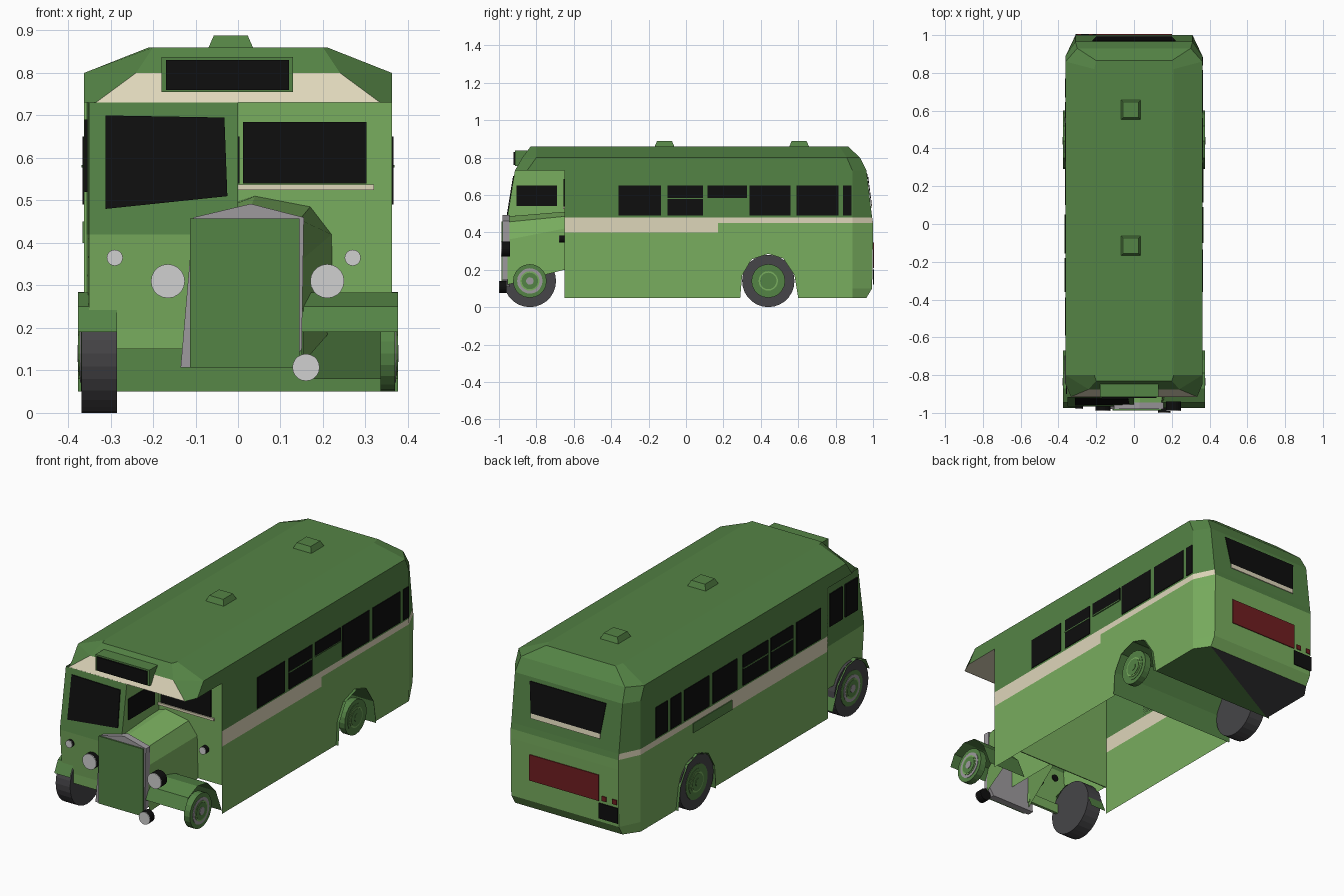
import bpy, bmesh, math

cube = bpy.data.objects.get("Cube")
if cube:
    bpy.data.objects.remove(cube, do_unlink=True)


def material(name, rgb):
    lin = [((c / 255 + 0.055) / 1.055) ** 2.4 if c > 10 else c / 3300 for c in rgb]
    m = bpy.data.materials.new(name)
    m.use_nodes = True
    m.diffuse_color = (*lin, 1)
    m.node_tree.nodes["Principled BSDF"].inputs["Base Color"].default_value = (*lin, 1)
    return m


LIGHT = material("light green", (120, 173, 94))
DARK = material("dark green", (84, 131, 69))
CREAM = material("cream", (222, 214, 186))
BLACK = material("glass black", (14, 14, 14))
TYRE = material("tyre grey", (70, 69, 72))
STEEL = material("steel grey", (158, 154, 158))
LAMP = material("lamp silver", (208, 208, 208))
RED = material("dark red", (112, 30, 32))


def mesh(name, verts, faces, mats, rule=None):
    """Object from faces; rule picks a material index from a face centre."""
    bm = bmesh.new()
    vs = [bm.verts.new(v) for v in verts]
    for f in faces:
        bm.faces.new([vs[i] for i in f])
    bmesh.ops.recalc_face_normals(bm, faces=bm.faces)
    if rule:
        for f in bm.faces:
            f.material_index = rule(f.calc_center_median(), f.normal)
    me = bpy.data.meshes.new(name)
    bm.to_mesh(me)
    bm.free()
    for m in mats:
        me.materials.append(m)
    ob = bpy.data.objects.new(name, me)
    bpy.context.collection.objects.link(ob)
    return ob


def loft(name, rings, mats, rule=None, closed=True, caps=()):
    n = len(rings[0])
    verts = [v for r in rings for v in r]
    faces = [(k * n + i, k * n + (i + 1) % n, (k + 1) * n + (i + 1) % n, (k + 1) * n + i)
             for k in range(len(rings) - 1) for i in range(n if closed else n - 1)]
    for c in caps:
        faces.append(tuple(range(c * n, c * n + n)))
    return mesh(name, verts, faces, mats, rule)


def prism(name, mat, pts, off):
    """Solid polygon pushed along an offset."""
    far = [tuple(a + b for a, b in zip(p, off)) for p in pts]
    return loft(name, [pts, far], [mat], caps=(0, 1))


def box(name, mat, x, y, z):
    pts = [(x[0], y[0], z[0]), (x[1], y[0], z[0]), (x[1], y[0], z[1]), (x[0], y[0], z[1])]
    return prism(name, mat, pts, (0, y[1] - y[0], 0))


def disc(name, mat, axis, c, r, lo, hi, n=20):
    """Cylinder along x or y; c holds the other two coordinates."""
    ring = [(c[0] + r * math.cos(2 * math.pi * i / n), c[1] + r * math.sin(2 * math.pi * i / n)) for i in range(n)]
    place = (lambda t, a, b: (t, a, b)) if axis == "x" else (lambda t, a, b: (a, t, b))
    return loft(name, [[place(t, *p) for p in ring] for t in (lo, hi)], [mat], caps=(0, 1))


def strip(name, mat, path, x0, x1):
    return loft(name, [[(x, y, z) for y, z in path] for x in (x0, x1)], [mat], closed=False)


W, BULK = 0.362, -0.65
ARCH = [(0.29, 0.05), (0.3, 0.17), (0.35, 0.255), (0.44, 0.285), (0.52, 0.26), (0.58, 0.17), (0.6, 0.05)]

# lower side panels with wheel arches
side = [(BULK, 0.05)] + ARCH + [(0.89, 0.05), (0.89, 0.4), (BULK, 0.4)]
for s, label in ((1, "left"), (-1, "right")):
    mesh(label + "_lower_side", [(s * W, y, z) for y, z in side], [range(len(side))[::s]], [LIGHT])
strip("rear_wheel_arch", DARK, ARCH, -0.376, 0.376)

# lower tail
tail = [[(W, 0.89, z), (0.31, y, z), (-0.31, y, z), (-W, 0.89, z)] for z, y in ((0.05, 0.965), (0.1, 0.995), (0.4, 1))]
loft("lower_tail", tail, [LIGHT], closed=False)
corners = [(W, 0.6, 0.05), (W, 0.89, 0.05), (0.31, 0.965, 0.05), (-0.31, 0.965, 0.05), (-W, 0.89, 0.05), (-W, 0.6, 0.05)]
mesh("tail_floor", corners, [(0, 1, 2, 5), (2, 3, 4, 5)], [DARK, TYRE], lambda c, n: int(c.x < -0.1))


# waist and window walls
def waist_ring(z, yr):
    half = [(W, BULK), (W, 0.17), (W, 0.89), (0.31, yr)]
    return [(x, y, z) for x, y in half] + [(-x, y, z) for x, y in half[::-1]]


def waist_rule(c, n):
    if abs(c.x) < 0.2:
        return 0 if c.z < 0.45 else 1
    if c.z < 0.45:
        return 2 if c.y < 0.17 else 0
    return 2 if c.z < 0.48 else 1


loft("waist_and_window_walls", [waist_ring(0.4, 1), waist_ring(0.45, 1), waist_ring(0.48, 0.995), waist_ring(0.73, 0.965)],
     [LIGHT, DARK, CREAM], waist_rule, closed=False)
box("right_waist_patch", DARK, (-W - 0.004, -W), (0.14, 0.46), (0.4, 0.45))


# roof with front visor
def roof_ring(z, w, wf, yf, ycf, ycr, wr, yr):
    return [(x, y, z) for x, y in ((-wf, yf), (wf, yf), (w, ycf), (w, ycr), (wr, yr), (-wr, yr), (-w, ycr), (-w, ycf))]


loft("roof", [roof_ring(0.73, W, 0.335, -0.915, -0.85, 0.89, 0.31, 0.965),
              roof_ring(0.8, W, 0.24, -0.875, -0.8, 0.86, 0.3, 0.93),
              roof_ring(0.86, 0.21, 0.2, -0.83, -0.8, 0.82, 0.2, 0.865)],
     [DARK, CREAM], lambda c, n: int(c.y < -0.86 and c.z < 0.8 and abs(c.x) < 0.1), caps=(2,))
mesh("visor_underside", [(-W, BULK, 0.731), (-W, -0.85, 0.731), (-0.335, -0.915, 0.731),
                         (0.335, -0.915, 0.731), (W, -0.85, 0.731), (W, BULK, 0.731)], [range(6)], [CREAM])
box("destination_box", DARK, (-0.18, 0.13), (-0.915, -0.8), (0.755, 0.838))
box("destination_blind", BLACK, (-0.17, 0.12), (-0.922, -0.915), (0.76, 0.83))
for i, y in enumerate((-0.115, 0.605)):
    loft("roof_vent_%d" % (i + 1), [[(-0.017 + a * r, y + b * r, z) for a, b in ((-1, -1), (1, -1), (1, 1), (-1, 1))]
                                    for r, z in ((0.053, 0.858), (0.04, 0.888))], [DARK], caps=(1,))

# side windows
LEFT = [(-0.36, -0.135), (-0.1, 0.09), (0.115, 0.325), (0.34, 0.56), (0.59, 0.815), (0.84, 0.885)]
RIGHT = [(-0.59, -0.39), (-0.36, -0.18), (-0.155, 0.05), (0.1, 0.3), (0.33, 0.535), (0.56, 0.645), (0.67, 0.77)]
for s, label, spans in ((1, "left", LEFT), (-1, "right", RIGHT)):
    for i, span in enumerate(spans):
        low = 0.58 if label == "left" and i == 2 else 0.49
        box("%s_window_%d" % (label, i + 1), BLACK, sorted((s * W, s * (W + 0.004))), span, (low, 0.65))
        if 0 < i < 3:
            box("%s_window_bar_%d" % (label, i), DARK, sorted((s * W, s * (W + 0.006))), span, (0.577, 0.583))


# tail window, panel and lamps
def tail_plate(name, mat, x0, x1, z0, z1, taper=0.0):
    def y(z):
        return 1.001 - max(0, z - 0.46) * 0.13
    pts = [(x0 + taper, y(z0), z0), (x1 - taper, y(z0), z0), (x1, y(z1), z1), (x0, y(z1), z1)]
    prism(name, mat, pts, (0, 0.004, 0))


tail_plate("tail_window", BLACK, -0.22, 0.22, 0.555, 0.71, 0.02)
tail_plate("tail_window_sill", CREAM, -0.2, 0.2, 0.53, 0.555)
tail_plate("tail_panel", RED, -0.2, 0.2, 0.21, 0.345)
tail_plate("number_plate", BLACK, -0.31, -0.2, 0.12, 0.2)
for i, x in enumerate((-0.29, -0.23)):
    tail_plate("tail_lamp_%d" % (i + 1), RED, x - 0.012, x + 0.012, 0.215, 0.24)

# passenger bulkhead
box("bulkhead", LIGHT, (-W, W), (BULK, BULK + 0.005), (0.2, 0.73))
box("bulkhead_window", BLACK, (0.012, 0.302), (BULK - 0.006, BULK), (0.54, 0.685))
box("bulkhead_sill", CREAM, (0, 0.32), (BULK - 0.008, BULK), (0.525, 0.538))

# driver's cab on the right-hand half
CABX = -0.357
profile = [(-0.945, 0.2), (-0.965, 0.42), (-0.915, 0.73)]
rings = [[(CABX, BULK, z), (CABX + 0.006, y, z), (0, y, z), (0, BULK, z)] for y, z in profile]
loft("cab", rings, [LIGHT, DARK], lambda c, n: int(c.z > 0.42 and c.x < -0.05), closed=False)
box("cab_apron", LIGHT, (-0.29, -0.1), (-0.945, -0.93), (0.15, 0.2))


def screen_y(z):
    return -0.965 + (z - 0.42) * 0.161


prism("windscreen", BLACK, [(x, screen_y(z), z) for x, z in ((-0.312, 0.48), (-0.025, 0.51), (-0.032, 0.695), (-0.312, 0.7))],
      (0, -0.005, 0))
box("cab_inner_window", BLACK, (0, 0.004), (-0.905, -0.69), (0.54, 0.65))
for i, span in enumerate(((-0.775, -0.67), (-0.9, -0.8))):
    box("cab_side_window_%d" % (i + 1), BLACK, (CABX - 0.004, CABX + 0.003), span, (0.52, 0.69))

# bonnet and radiator
nose = [(-0.11, 0.12), (-0.1, 0.455), (0.03, 0.485), (0.145, 0.455), (0.15, 0.36), (0.155, 0.12)]
heel = [(-0.02, 0.2), (-0.02, 0.49), (0.04, 0.51), (0.17, 0.485), (0.22, 0.42), (0.225, 0.2)]
loft("bonnet", [[(x, -0.955, z) for x, z in nose], [(x, BULK, z) for x, z in heel]], [LIGHT], closed=False)
shell = [(-0.135, 0.107), (-0.105, 0.46), (0.03, 0.492), (0.155, 0.46), (0.15, 0.15), (0.12, 0.107)]
prism("radiator_shell", STEEL, [(x, -0.98, z) for x, z in shell], (0, 0.035, 0))
box("radiator_grille", DARK, (-0.113, 0.145), (-0.987, -0.98), (0.107, 0.458))

# front mudguards
GUARD = [(-0.975, 0.19), (-0.945, 0.25), (-0.87, 0.283), (-0.79, 0.27), (-0.72, 0.2), (-0.67, 0.08)]
strip("left_mudguard", DARK, GUARD, 0.15, 0.376)
strip("right_mudguard", DARK, GUARD, -0.376, -0.285)

# lamps
for name, x, z, r, front, back in (("right_headlamp", -0.165, 0.31, 0.04, -0.985, -0.94),
                                   ("left_headlamp", 0.21, 0.31, 0.04, -0.985, -0.94),
                                   ("fog_lamp", 0.16, 0.107, 0.032, -0.996, -0.96),
                                   ("right_side_lamp", -0.29, 0.365, 0.019, -0.975, -0.955),
                                   ("left_side_lamp", 0.27, 0.365, 0.019, -0.675, BULK)):
    disc(name + "_body", BLACK, "y", (x, z), r, front, back)
    disc(name + "_lens", LAMP, "y", (x, z), r, front - 0.004, front)

# wheels: tyres on the right, bare hubs on the left
for label, y, ring in (("front", -0.835, STEEL), ("rear", 0.44, DARK)):
    disc("right_%s_tyre" % label, TYRE, "x", (y, 0.14), 0.14, -0.368, -0.285, 28)
    for s, word in ((1, "left"), (-1, "right")):
        for part, mat, r, out in (("hub", DARK, 0.09, 0.37), ("hub_ring", ring, 0.068, 0.372),
                                  ("hub_dish", LIGHT, 0.052, 0.374), ("hub_well", DARK, 0.044, 0.376),
                                  ("hub_cap", ring, 0.02, 0.378)):
            disc("%s_%s_%s" % (word, label, part), mat, "x", (y, 0.14), r, s * 0.335, s * out)
